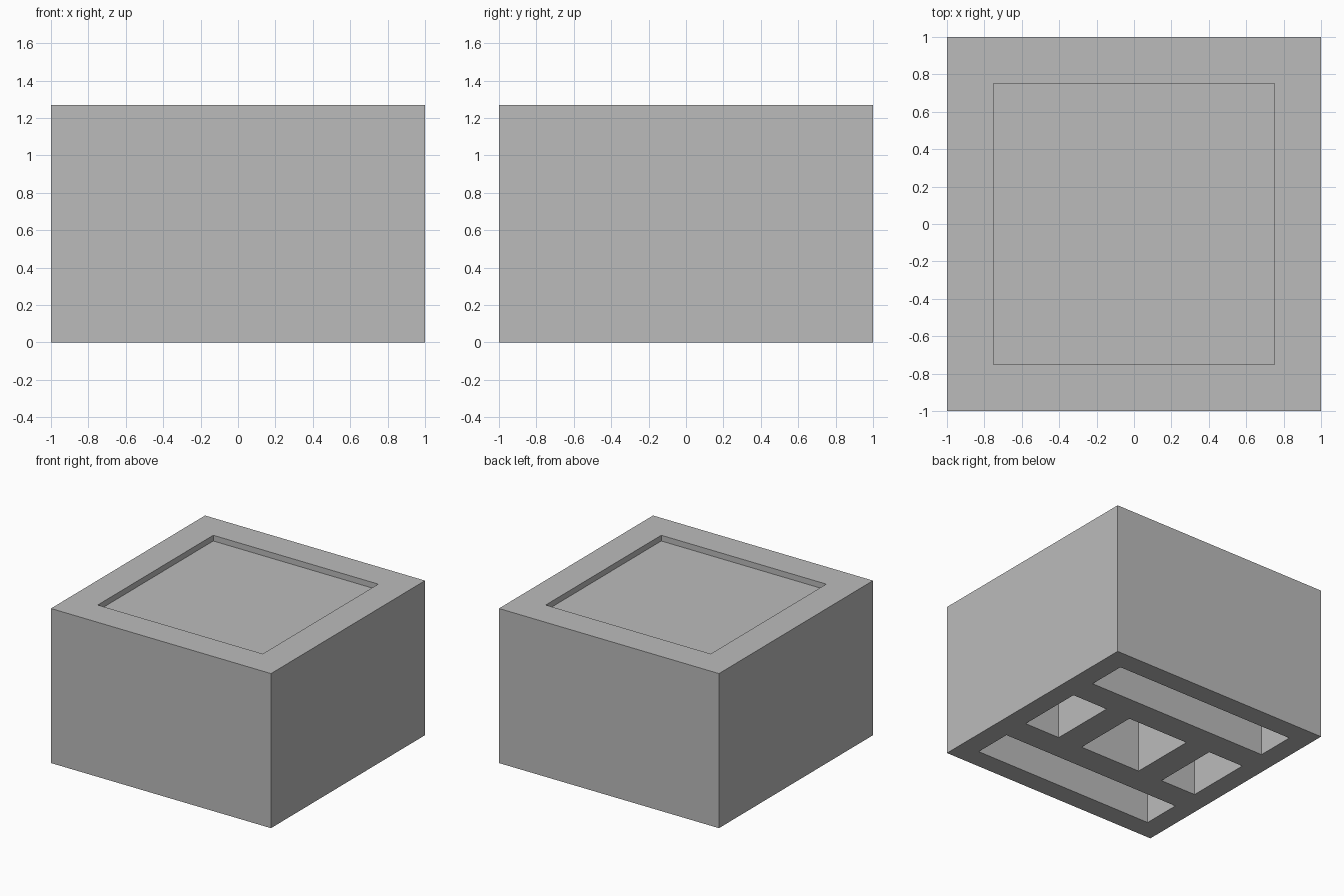
import bpy
import bmesh
from mathutils import Matrix

if "Cube" in bpy.data.objects:
    bpy.data.objects.remove(bpy.data.objects["Cube"])

HEIGHT = 1.27        # block height
TRAY_DEPTH = 0.047   # shallow recess on top
POCKET_TOP = 1.05    # ceiling of the pockets underneath
WALL = 0.83          # inner face of the outer walls
RIB = 0.505          # inner edge of the outer pockets
CORE = 0.28          # half width of the centre pocket

grey = bpy.data.materials.new("grey")
grey.diffuse_color = (0.5, 0.5, 0.5, 1)
grey.use_nodes = True
grey.node_tree.nodes["Principled BSDF"].inputs["Base Color"].default_value = grey.diffuse_color


def add_box(bm, x0, x1, y0, y1, z0, z1):
    """Add an axis-aligned box to a bmesh."""
    centre = ((x0 + x1) / 2, (y0 + y1) / 2, (z0 + z1) / 2)
    size = (x1 - x0, y1 - y0, z1 - z0, 1)
    bmesh.ops.create_cube(bm, size=1, matrix=Matrix.Translation(centre) @ Matrix.Diagonal(size))


def make_object(name, boxes):
    bm = bmesh.new()
    for box in boxes:
        add_box(bm, *box)
    mesh = bpy.data.meshes.new(name)
    bm.to_mesh(mesh)
    bm.free()
    mesh.materials.append(grey)
    obj = bpy.data.objects.new(name, mesh)
    bpy.context.collection.objects.link(obj)
    return obj


# Solid block
block = make_object("block", [(-1, 1, -1, 1, 0, HEIGHT)])

# Tray recess, centre pocket, long slots front and back, small pockets left and right
low = -0.1
cuts = [(-0.75, 0.75, -0.75, 0.75, HEIGHT - TRAY_DEPTH, HEIGHT + 0.1),
        (-CORE, CORE, -CORE, CORE, low, POCKET_TOP)]
for a, b in ((-WALL, -RIB), (RIB, WALL)):
    cuts.append((-WALL, WALL, a, b, low, POCKET_TOP))
    cuts.append((a, b, -CORE, CORE, low, POCKET_TOP))
cutter = make_object("pocket_cutter", cuts)
cutter.hide_render = True

# Carve the block, then discard the cutter
carve = block.modifiers.new("carve", 'BOOLEAN')
carve.operation = 'DIFFERENCE'
carve.solver = 'EXACT'
carve.object = cutter
bpy.context.view_layer.objects.active = block
bpy.ops.object.modifier_apply(modifier=carve.name)
bpy.data.objects.remove(cutter)
